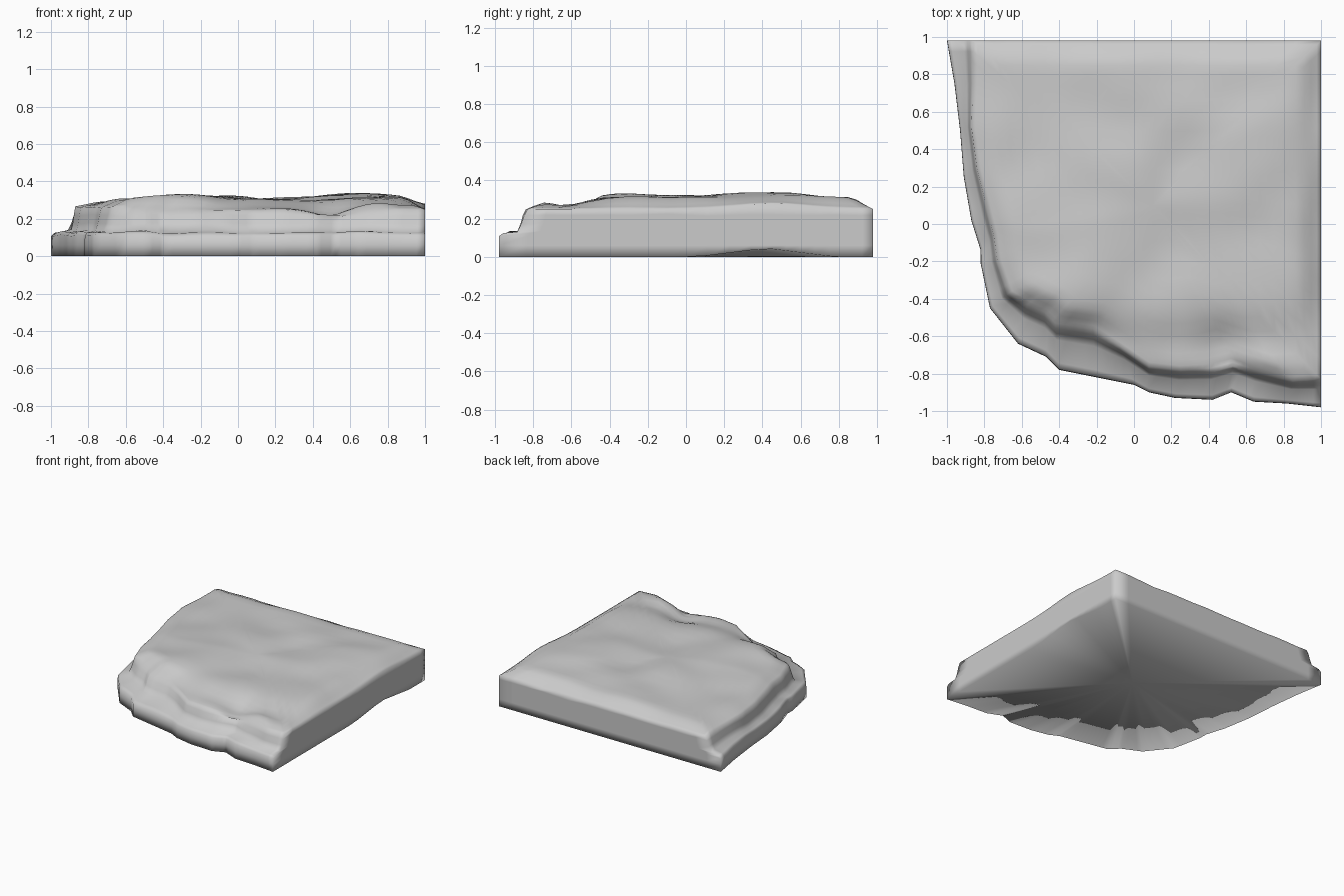
import bpy, bmesh, math
from mathutils import Vector, noise

if "Cube" in bpy.data.objects:
    bpy.data.objects.remove(bpy.data.objects["Cube"])

# Plan outlines, paired: outer foot (x, y) and upper rim (x, y)
PAIRS = [
    (-1.00, .98, -.86, .98), (-.96, .75, -.86, .75), (-.93, .50, -.87, .52),
    (-.91, .25, -.84, .30), (-.87, .02, -.78, .06), (-.82, -.14, -.75, -.06),
    (-.82, -.21, -.73, -.20), (-.77, -.45, -.67, -.37), (-.62, -.64, -.57, -.43),
    (-.47, -.71, -.48, -.47), (-.40, -.78, -.42, -.53), (-.20, -.82, -.22, -.56),
    (.00, -.86, -.08, -.65), (.08, -.90, .08, -.76), (.22, -.93, .25, -.78),
    (.42, -.94, .41, -.77), (.52, -.90, .53, -.74), (.64, -.95, .65, -.78),
    (.82, -.96, .85, -.84), (1.00, -.98, 1.00, -.83),
    (1.0, -.4, 1.0, -.4), (1.0, 0, 1.0, 0), (1.0, .45, 1.0, .45),
    (1.0, .75, 1.0, .75), (1.0, .98, 1.0, .98),
    (.5, .98, .5, .98), (0, .98, 0, .98), (-.5, .98, -.46, .98)]
SUB = 4
CENTRE = Vector((.1, .1))

# Broad swells and hollows of the top: x, y, radius, height
BUMPS = [(.7, .4, .3, .034), (-.3, -.26, .22, .02), (-.1, .2, .28, .018),
         (.35, .75, .3, .008), (.48, -.66, .13, -.045), (-.72, .3, .16, -.02),
         (.2, -.1, .18, -.015), (.75, -.3, .22, .012), (-.6, .7, .3, -.012),
         (.72, -.77, .1, .025), (.3, .4, .15, -.01)]


def smooth(t):
    t = max(0, min(1, t))
    return t * t * (3 - 2 * t)


def top_height(p):
    z = .302 + .016 * noise.noise(Vector((p.x * 4, p.y * 4, 2.3)))
    # Shallow shelf along the front
    z -= .04 * math.exp(-((p.y + .65) / .14) ** 2) * smooth((p.x + .5) / .4)
    for x, y, r, h in BUMPS:
        z += h * math.exp(-((p.x - x) ** 2 + (p.y - y) ** 2) / (r * r))
    return z


def rim_height(p):
    z = .245 + .012 * noise.noise(Vector((p.x * 4, p.y * 4, 7)))
    z -= .035 * math.exp(-((p.x - .5) ** 2 + (p.y + .76) ** 2) / .012)
    if p.x < -.6 and p.y < .97:
        z += .018
    if p.x > .99:
        z = .25 + .03 * math.exp(-((p.y - .45) / .25) ** 2)
    return z


def foot_height(p):
    return .045 * max(0, 1 - abs(p.y - .42) / .36) if p.x > .99 else 0


# Subdivide the paired outlines
outer, inner = [], []
for i, a in enumerate(PAIRS):
    b = PAIRS[(i + 1) % len(PAIRS)]
    for k in range(SUB):
        t = k / SUB
        q = [u + (v - u) * t for u, v in zip(a, b)]
        outer.append(Vector(q[:2]))
        inner.append(Vector(q[2:]))
N = len(outer)

bm = bmesh.new()


def ring(fn):
    return [bm.verts.new(fn(o, i)) for o, i in zip(outer, inner)]


def side(frac, z):
    def fn(o, i):
        p = o.lerp(i, frac)
        wob = .014 * noise.noise(Vector((p.x * 4, p.y * 4, 0))) if z > .1 else 0
        return (p.x, p.y, max(z + wob, foot_height(p)))
    return fn


def rim(o, i):
    return (i.x, i.y, rim_height(i))


def cap(f):
    def fn(o, i):
        p = i.lerp(CENTRE, f)
        e = smooth(f / .17 + .15) if f > 0 else 0
        z = rim_height(i) * (1 - e) + top_height(p) * e
        return (p.x, p.y, z)
    return fn


# Foot, low ledge, upper step, then the rolling top
rings = [ring(side(0, 0)), ring(side(0, .06)), ring(side(.01, .11)),
         ring(side(.15, .127)), ring(side(.64, .135)), ring(side(.78, .175)),
         ring(side(.88, .22)), ring(rim)]
rings += [ring(cap(f)) for f in (.025, .06, .1, .15, .21, .28, .36, .45, .55, .66, .78, .9)]
for a, b in zip(rings, rings[1:]):
    for k in range(N):
        m = (k + 1) % N
        bm.faces.new((a[k], a[m], b[m], b[k]))
peak = bm.verts.new((*CENTRE, top_height(CENTRE)))
base = bm.verts.new((*CENTRE, 0))
for k in range(N):
    m = (k + 1) % N
    bm.faces.new((rings[-1][k], rings[-1][m], peak))
    bm.faces.new((rings[0][m], rings[0][k], base))
bmesh.ops.recalc_face_normals(bm, faces=bm.faces)
# Soft shading throughout, like weathered stone
for f in bm.faces:
    f.smooth = True

mesh = bpy.data.meshes.new("rock_slab")
bm.to_mesh(mesh)
bm.free()
slab = bpy.data.objects.new("rock_slab", mesh)
bpy.context.collection.objects.link(slab)
